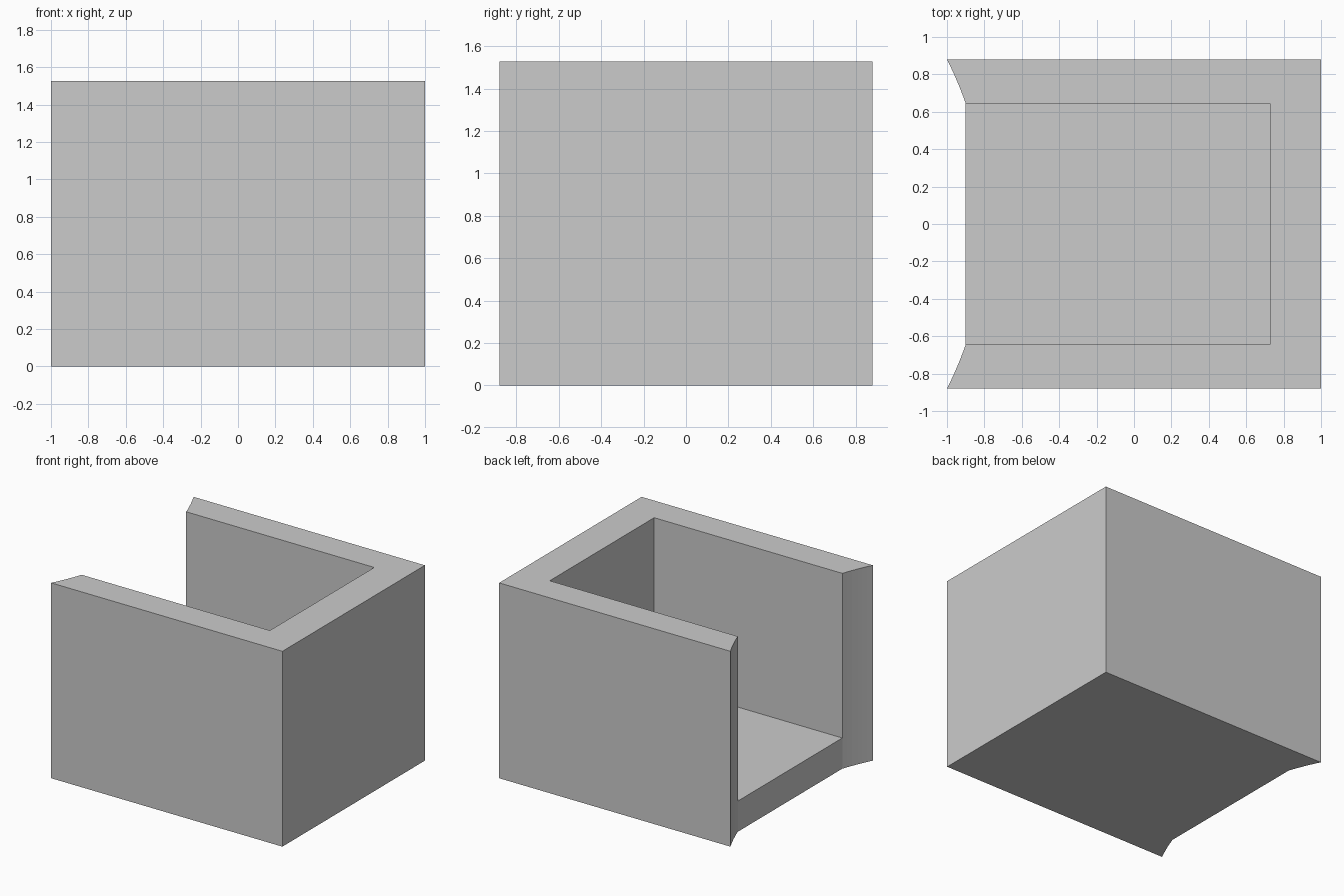
import bpy
import bmesh
import math

cube = bpy.data.objects.get("Cube")
if cube:
    bpy.data.objects.remove(cube, do_unlink=True)

# Main dimensions
HALF_Y, INNER_Y = 0.88, 0.645
OUTER_X, INNER_X, MOUTH_X = 1.0, 0.727, -0.9
HEIGHT, FLOOR = 1.527, 0.24
STEPS = 6

# Circle that shapes the scooped wall ends: through (-1, HALF_Y) and (MOUTH_X, INNER_Y)
arc_x = (HALF_Y**2 - INNER_Y**2 + OUTER_X**2 - MOUTH_X**2) / (2 * (MOUTH_X + OUTER_X)) * -1
radius = math.hypot(MOUTH_X - arc_x, INNER_Y)


def scoop(side):
    """Points of one wall end, from the inner to the outer edge."""
    a, b = math.asin(INNER_Y / radius), math.asin(HALF_Y / radius)
    angles = [a + (b - a) * i / STEPS for i in range(STEPS + 1)]
    return [(arc_x + radius * math.cos(t), side * radius * math.sin(t)) for t in angles]


def raise_faces(bm, faces, height):
    """Extrude faces upward and return the new top faces."""
    geom = bmesh.ops.extrude_face_region(bm, geom=faces)["geom"]
    verts = [g for g in geom if isinstance(g, bmesh.types.BMVert)]
    bmesh.ops.translate(bm, verts=verts, vec=(0, 0, height))
    return [g for g in geom if isinstance(g, bmesh.types.BMFace)]


# Plan: a U of walls around the floor, sharing the inner edges
bm = bmesh.new()
front = [bm.verts.new((x, y, 0)) for x, y in scoop(-1)]
back = [bm.verts.new((x, y, 0)) for x, y in scoop(1)]
outer = [bm.verts.new((OUTER_X, s * HALF_Y, 0)) for s in (-1, 1)]
inner = [bm.verts.new((INNER_X, s * INNER_Y, 0)) for s in (1, -1)]
walls = bm.faces.new(front + outer + back[::-1] + inner)
floor = bm.faces.new([front[0], inner[1], inner[0], back[0]])

# Base slab, then the walls on top of it
tops = raise_faces(bm, [walls, floor], FLOOR)
wall_top = max(tops, key=lambda f: len(f.verts))
raise_faces(bm, [wall_top], HEIGHT - FLOOR)
bmesh.ops.recalc_face_normals(bm, faces=bm.faces[:])

mesh = bpy.data.meshes.new("open_box")
bm.to_mesh(mesh)
bm.free()
box = bpy.data.objects.new("open_box", mesh)
bpy.context.collection.objects.link(box)

# Plain grey finish
grey = bpy.data.materials.new("plain_grey")
grey.use_nodes = True
color = (0.6, 0.6, 0.6, 1)
grey.diffuse_color = color
grey.node_tree.nodes["Principled BSDF"].inputs["Base Color"].default_value = color
mesh.materials.append(grey)
